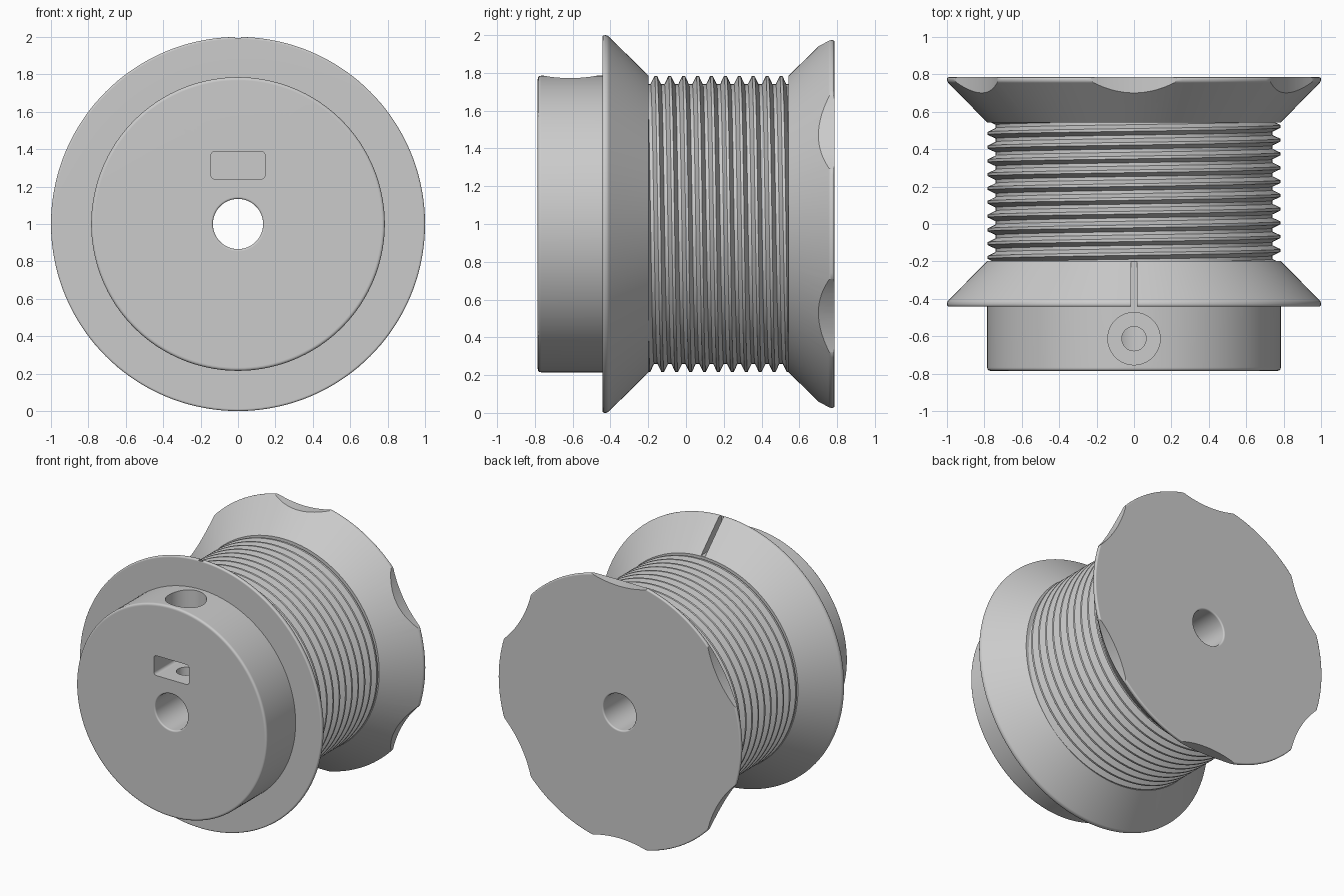
import bpy, bmesh, math
from mathutils import Vector, Matrix

if "Cube" in bpy.data.objects:
    bpy.data.objects.remove(bpy.data.objects["Cube"])

grey = bpy.data.materials.new("plain grey")
grey.use_nodes = True
grey.diffuse_color = (0.6, 0.6, 0.6, 1)
grey.node_tree.nodes["Principled BSDF"].inputs["Base Color"].default_value = (0.6, 0.6, 0.6, 1)

AXIS = Vector((0, 0, 1))      # the spool turns about the y line through this point
SEGMENTS = 144


def make_object(name, bm):
    bmesh.ops.recalc_face_normals(bm, faces=bm.faces)
    mesh = bpy.data.meshes.new(name)
    bm.to_mesh(mesh)
    bm.free()
    mesh.materials.append(grey)
    obj = bpy.data.objects.new(name, mesh)
    bpy.context.collection.objects.link(obj)
    return obj


def around(r, angle, y):
    return AXIS + Vector((r * math.sin(angle), y, r * math.cos(angle)))


def rounded(profile, steps=4):
    """Turn (radius, y, rounding) corners into a closed outline."""
    points = []
    for i, (r, y, size) in enumerate(profile):
        corner = Vector((r, y))
        if not size:
            points.append(corner)
            continue
        before = Vector(profile[i - 1][:2])
        after = Vector(profile[(i + 1) % len(profile)][:2])
        a = corner + (before - corner).normalized() * size
        b = corner + (after - corner).normalized() * size
        for k in range(steps + 1):
            t = k / steps
            points.append(a * (1 - t) ** 2 + corner * 2 * t * (1 - t) + b * t * t)
    return points


def revolve(name, profile):
    """Sweep a closed outline into a watertight ring."""
    bm = bmesh.new()
    outline = rounded(profile)
    rings = [[bm.verts.new(around(p.x, s * math.tau / SEGMENTS, p.y)) for p in outline]
             for s in range(SEGMENTS)]
    for s, ring in enumerate(rings):
        last = rings[s - 1]
        for k in range(len(outline)):
            bm.faces.new((last[k - 1], last[k], ring[k], ring[k - 1]))
    return make_object(name, bm)


def cut(target, cutter):
    mod = target.modifiers.new("cut", 'BOOLEAN')
    mod.operation, mod.solver, mod.object = 'DIFFERENCE', 'EXACT', cutter
    bpy.context.view_layer.objects.active = target
    bpy.ops.object.modifier_apply(modifier=mod.name)
    bpy.data.objects.remove(cutter)


def cylinder(radius, depth, matrix, sides=64):
    bm = bmesh.new()
    bmesh.ops.create_cone(bm, cap_ends=True, segments=sides, radius1=radius,
                          radius2=radius, depth=depth, matrix=matrix)
    return make_object("cutter", bm)


def box(size, centre, rounding=0):
    bm = bmesh.new()
    bmesh.ops.create_cube(bm, size=1,
                          matrix=Matrix.Translation(centre) @ Matrix.Diagonal((*size, 1)))
    if rounding:
        along_y = [e for e in bm.edges if abs(e.verts[0].co.y - e.verts[1].co.y) > 0.01]
        bmesh.ops.bevel(bm, geom=along_y, offset=rounding, segments=4,
                        profile=0.5, affect='EDGES')
    return make_object("cutter", bm)


def finish(obj, angle):
    bpy.ops.object.select_all(action='DESELECT')
    obj.select_set(True)
    bpy.context.view_layer.objects.active = obj
    bpy.ops.object.shade_smooth_by_angle(angle=math.radians(angle))
    mod = obj.modifiers.new("clean shading", 'WEIGHTED_NORMAL')
    mod.keep_sharp = True


# Spool body: bore, hub, front flange, core and rear flange in one outline
body = revolve("spool_body", [
    (0.134, -0.785, 0.012), (0.785, -0.785, 0.018), (0.785, -0.442, 0),
    (1.0, -0.442, 0.012), (1.0, -0.416, 0.012), (0.785, -0.198, 0),
    (0.73, -0.198, 0), (0.73, 0.543, 0), (0.785, 0.543, 0),
    (1.0, 0.762, 0.01), (1.0, 0.785, 0.011), (0.134, 0.785, 0.012)])

# Line slot across the front flange
cut(body, box((0.034, 0.4, 0.4), (0, -0.24, 1.987)))

# Nut pocket in the front face
cut(body, box((0.29, 0.4, 0.148), (0, -0.67, 1.314), 0.022))

# Screw hole and its wide mouth, running down from the top of the hub
cut(body, cylinder(0.14, 0.5, Matrix.Translation((0, -0.613, 1.75))))
cut(body, cylinder(0.065, 0.6, Matrix.Translation((0, -0.613, 1.3)), 32))

# Six shallow finger scallops around the rear flange
for i in range(6):
    turn = Matrix.Translation(AXIS) @ Matrix.Rotation(i * math.tau / 6, 4, 'Y')
    place = turn @ Matrix.Translation((0, 0.85, 1.74)) @ Matrix.Rotation(math.pi / 2, 4, 'X')
    # the scallop circle is centred 1.74 out from the spool axis
    place.translation = around(1.74, i * math.tau / 6, 0.85)
    cut(body, cylinder(0.8, 0.5, place, 160))

finish(body, 32)

# Helical line grooves, with both ends hidden inside the flanges
PITCH = 0.0737
ridge = [(-0.10, 0.783), (0.10, 0.783), (0.38, 0.74), (0.62, 0.74), (0.90, 0.783)]
bm = bmesh.new()
previous = None
for step in range(-230, 10 * SEGMENTS):
    turns = step / SEGMENTS
    row = [bm.verts.new(around(r, turns * math.tau, -0.16 + (turns + offset) * PITCH))
           for offset, r in ridge]
    if previous:
        for k in range(len(ridge) - 1):
            bm.faces.new((previous[k], row[k], row[k + 1], previous[k + 1]))
    previous = row
bmesh.ops.remove_doubles(bm, verts=bm.verts, dist=1e-5)
thread = make_object("grooved_drum", bm)
finish(thread, 25)
